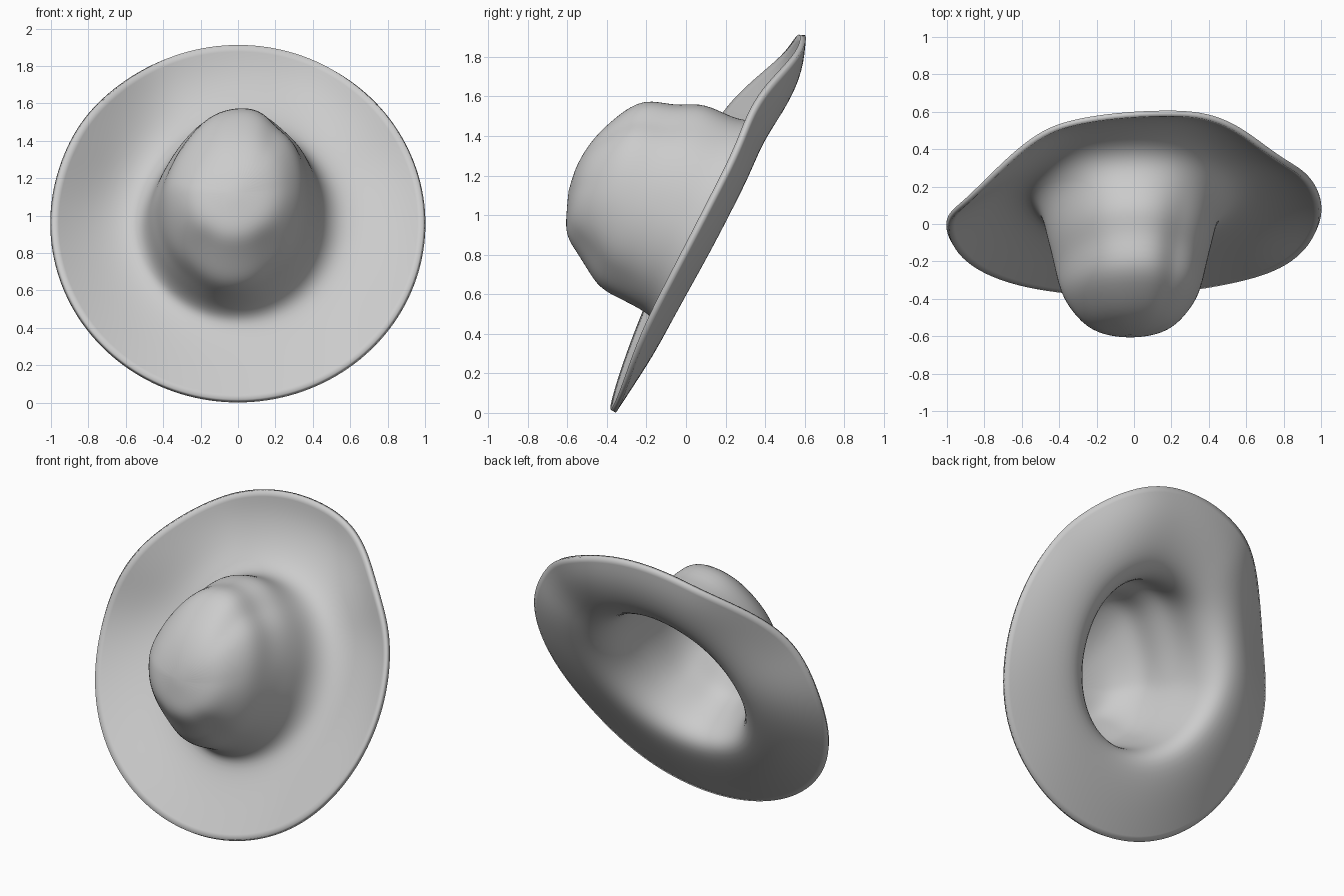
import bpy, bmesh, math

if "Cube" in bpy.data.objects:
    bpy.data.objects.remove(bpy.data.objects["Cube"])

SEG = 40
# Each ring: bottom (y, z), top (y, z), half width, side offset in y, curl weight
brim = [
    ((-.37, .005), (.585, 1.915), 1.0, -.075, 1.0),
    ((-.295, .12), (.575, 1.77), .88, -.045, .8),
    ((-.19, .28), (.515, 1.61), .70, .005, .3),
    ((-.115, .42), (.41, 1.48), .54, .03, .05),
]
crown = [
    ((-.165, .50), (.29, 1.455), .46, .015, 0),
    ((-.25, .55), (.17, 1.51), .435, 0, 0),
    ((-.33, .59), (.07, 1.555), .41, 0, 0),
    ((-.43, .64), (-.06, 1.535), .385, 0, 0),
    ((-.485, .73), (-.21, 1.58), .36, 0, 0),
    ((-.54, .82), (-.34, 1.49), .305, 0, 0),
    ((-.595, .90), (-.46, 1.38), .225, 0, 0),
    ((-.59, 1.0), (-.54, 1.25), .115, 0, 0),
]
tip = (-.02, -.58, 1.12)


def bump(deg, center, width):
    return math.exp(-((deg - center) / width) ** 2)


def ring(bm, data, is_crown, dent):
    (yb, zb), (yt, zt), w, side, curl = data
    verts = []
    for i in range(SEG):
        a = 2 * math.pi * i / SEG
        deg, c, s = math.degrees(a), math.cos(a), math.sin(a)
        r = 1.0
        x0 = 0.0
        if is_crown:
            # crease on the right of the top, small pinch beside the lower nose
            r += .025 * bump(deg, 120, 18) - dent * bump(deg, 55, 14)
            r -= .6 * dent * (bump(deg, 238, 14) + bump(deg, 302, 14))
            c *= 1 - (.03 + 1.2 * dent) * max(s, 0)
            x0 = -.02 + .05 * max(s, 0)
        y = (yb + yt) / 2 + s * r * (yt - yb) / 2 + side * math.cos(a) ** 2
        # uneven curl of the brim edge
        y += curl * (.035 * math.cos(a) - .12 * bump(deg, 148, 22)
                     - .045 * bump(deg, 40, 13) + .03 * bump(deg, 66, 14)
                     + .02 * bump(deg, 118, 10) - .02 * bump(deg, 325, 20))
        z = (zb + zt) / 2 + s * r * (zt - zb) / 2
        # slightly fuller upper corners of the brim outline
        k = 1 + curl * .012 * bump(deg, 142, 12)
        verts.append(bm.verts.new((x0 + w * r * c * k, y, z)))
    return verts


# Hat: brim and crown lofted as one skin
bm = bmesh.new()
dents = [0, .02, .04, .06, .07, .06, .02, 0]
loops = [ring(bm, d, False, 0) for d in brim]
loops += [ring(bm, d, True, k) for d, k in zip(crown, dents)]
for a, b in zip(loops, loops[1:]):
    for i in range(SEG):
        j = (i + 1) % SEG
        bm.faces.new((a[i], a[j], b[j], b[i]))
end = bm.verts.new(tip)
for i in range(SEG):
    bm.faces.new((loops[-1][i], loops[-1][(i + 1) % SEG], end))
bmesh.ops.recalc_face_normals(bm, faces=bm.faces)
mesh = bpy.data.meshes.new("hat")
bm.to_mesh(mesh)
bm.free()
mesh.shade_smooth()
hat = bpy.data.objects.new("hat", mesh)
bpy.context.collection.objects.link(hat)

# Smooth felt with a little thickness
sub = hat.modifiers.new("smooth", 'SUBSURF')
sub.levels = sub.render_levels = 2
thick = hat.modifiers.new("thickness", 'SOLIDIFY')
thick.thickness = .03
thick.offset = 0
